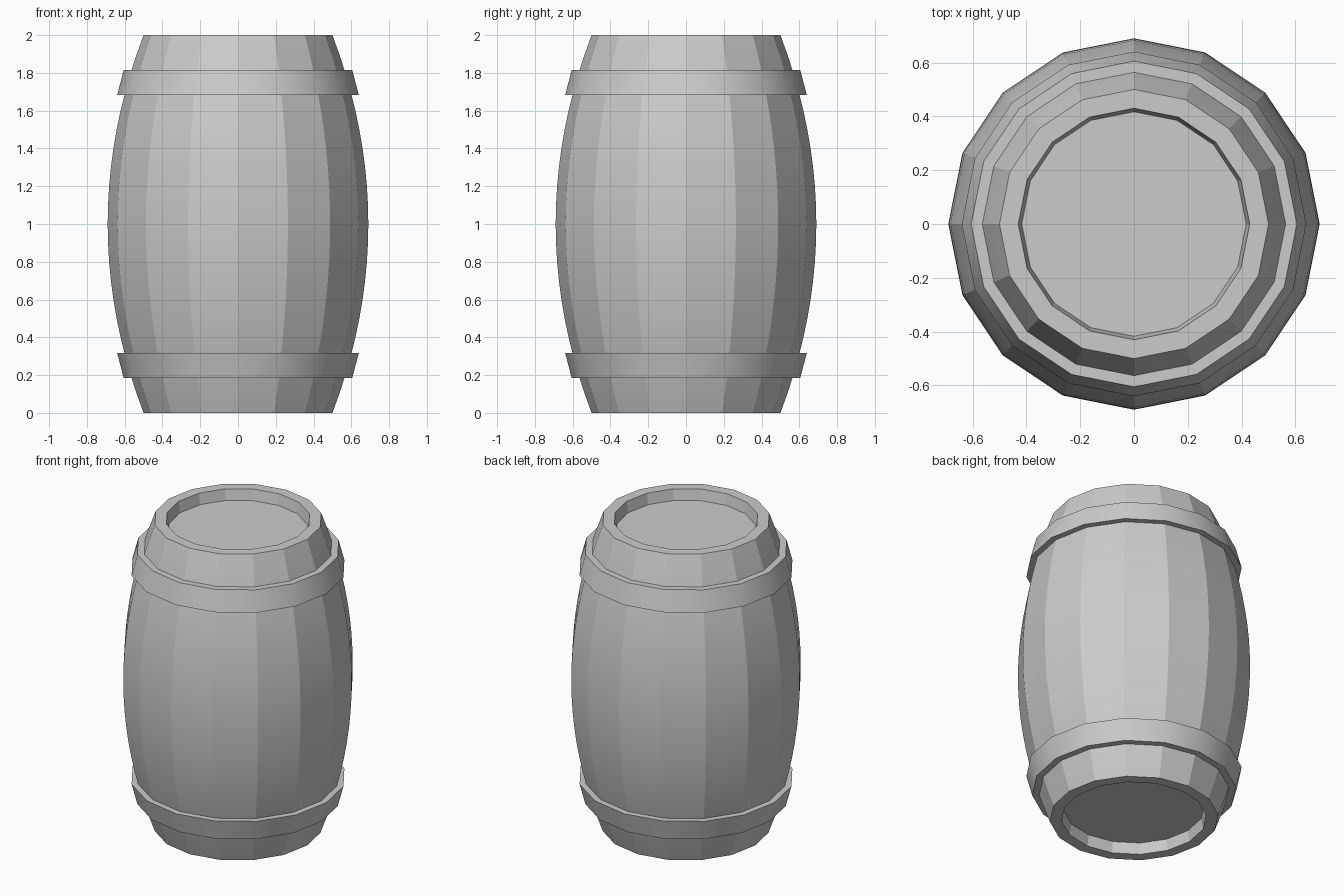
import bpy, bmesh, math

if "Cube" in bpy.data.objects:
    bpy.data.objects.remove(bpy.data.objects["Cube"])

SIDES = 16


def lathe(name, profile, closed, staves=False):
    """Spin (radius, z) points, listed counter-clockwise, into a 16-sided solid."""
    bm = bmesh.new()
    rings = [[bm.verts.new((r * math.cos(i * math.tau / SIDES),
                            r * math.sin(i * math.tau / SIDES), z))
              for i in range(SIDES)] for r, z in profile]
    pairs = list(zip(rings, rings[1:]))
    if closed:
        pairs.append((rings[-1], rings[0]))
    else:
        bm.faces.new(rings[0])
        bm.faces.new(rings[-1])
    for a, b in pairs:
        for i in range(SIDES):
            j = (i + 1) % SIDES
            bm.faces.new((a[i], a[j], b[j], b[i]))
    bmesh.ops.recalc_face_normals(bm, faces=bm.faces)
    for f in bm.faces:
        f.smooth = True
    for e in bm.edges:
        # corners are sharp; stave joints are sharp along the length as well
        corner = e.calc_face_angle(0) > math.radians(35)
        a, b = (v.co.to_2d() for v in e.verts)
        joint = staves and abs(a.angle_signed(b)) < 0.01
        e.smooth = not (corner or joint)
    mesh = bpy.data.meshes.new(name)
    bm.to_mesh(mesh)
    bm.free()
    obj = bpy.data.objects.new(name, mesh)
    bpy.context.collection.objects.link(obj)
    return obj


def bulge(z):
    return 0.69 - 0.19 * (z - 1) ** 2


# Barrel body: bulging staves with a recessed head at each end
STEPS = 20
outer = [(bulge(2 * k / STEPS), 2 * k / STEPS) for k in range(STEPS + 1)]
body = [(0.417, 0.07), (0.43, 0)] + outer + [(0.43, 2), (0.417, 1.93)]
lathe("barrel_body", body, closed=False, staves=True)

# Two flared hoops, mirrored about mid height
hoop = [(0.605, 0.185), (0.64, 0.318), (0.58, 0.318), (0.545, 0.185)]
lathe("lower_hoop", hoop, closed=True)
lathe("upper_hoop", [(r, 2 - z) for r, z in hoop], closed=True)
